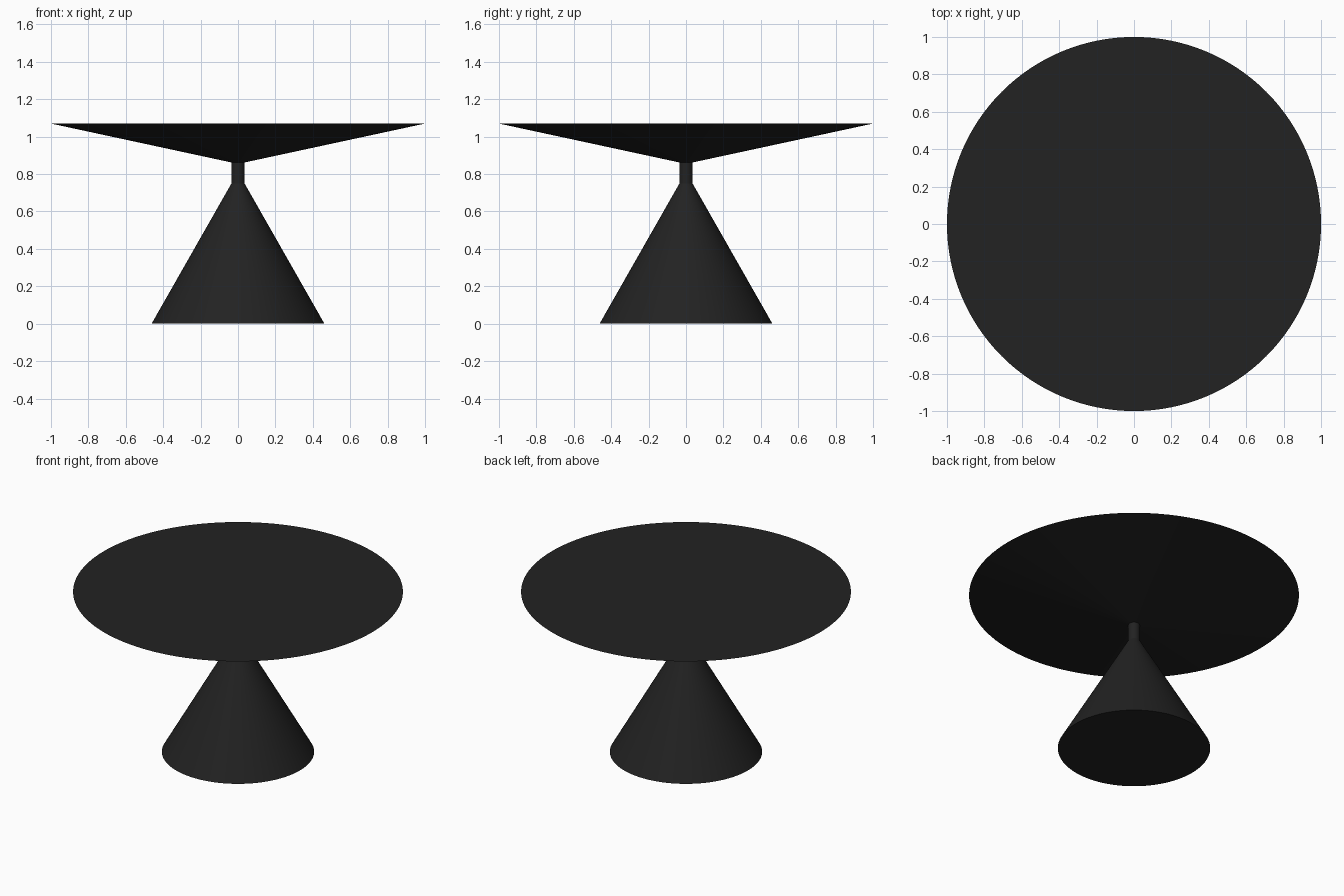
import bpy

if "Cube" in bpy.data.objects:
    bpy.data.objects.remove(bpy.data.objects["Cube"])

black = bpy.data.materials.new("matte black")
black.diffuse_color = (0.016, 0.016, 0.016, 1)
black.use_nodes = True
black.node_tree.nodes["Principled BSDF"].inputs["Base Color"].default_value = black.diffuse_color


def frustum(name, r_bottom, r_top, z_bottom, z_top):
    """Closed round frustum between two heights, smooth with sharp rims."""
    bpy.ops.mesh.primitive_cone_add(
        vertices=128, radius1=r_bottom, radius2=r_top, depth=z_top - z_bottom,
        location=(0, 0, (z_bottom + z_top) / 2))
    obj = bpy.context.object
    obj.name = name
    obj.data.materials.append(black)
    # the tabletop rim is a knife edge of about 168 degrees, so it stays sharp
    bpy.ops.object.shade_smooth_by_angle(angle=0.17)
    return obj


# Conical foot, slim neck and inverted shallow cone with a flat top
frustum("base_cone", 0.462, 0.035, 0.0, 0.75)
frustum("neck", 0.035, 0.035, 0.75, 0.862)
frustum("tabletop", 0.035, 1.0, 0.862, 1.07)
